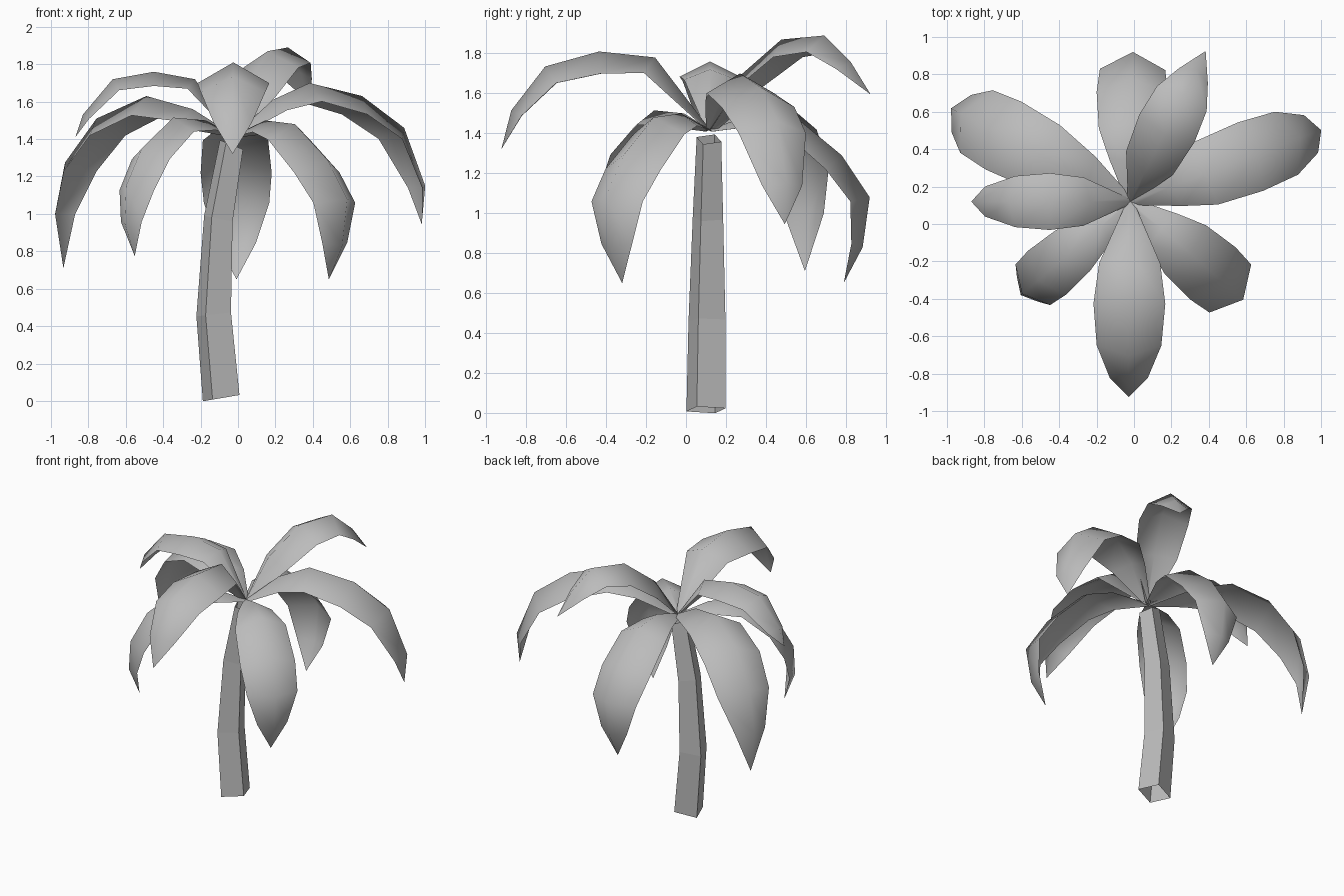
import bpy, math
from mathutils import Vector

if "Cube" in bpy.data.objects:
    bpy.data.objects.remove(bpy.data.objects["Cube"])

grey = bpy.data.materials.new("plain grey")
grey.diffuse_color = (0.5, 0.5, 0.5, 1)
grey.use_nodes = True
grey.node_tree.nodes["Principled BSDF"].inputs["Base Color"].default_value = grey.diffuse_color
CROWN = Vector((-0.02, 0.12, 0))


def make_object(name, verts, faces):
    mesh = bpy.data.meshes.new(name)
    mesh.from_pydata(verts, [], faces)
    mesh.materials.append(grey)
    obj = bpy.data.objects.new(name, mesh)
    bpy.context.collection.objects.link(obj)
    return obj


# Trunk: open four-sided tube through tilted, tapering rings
# each ring: centre x, centre y, height, half diagonal, tilt along x
RINGS = [(-0.09, 0.10, 0.015, 0.108, 0.17), (-0.13, 0.105, 0.463, 0.102, 0.11),
         (-0.105, 0.11, 0.975, 0.084, -0.2), (-0.035, 0.115, 1.37, 0.068, -0.4)]
verts, faces = [], []
for cx, cy, cz, rad, tilt in RINGS:
    for k in range(4):
        a = math.radians(-25 + 90 * k)
        dx = rad * math.cos(a)
        verts.append((cx + dx, cy + rad * math.sin(a), cz + tilt * dx))
for i in range(len(RINGS) - 1):
    for k in range(4):
        n = (k + 1) % 4
        faces.append((4 * i + k, 4 * i + n, 4 * i + 4 + n, 4 * i + 4 + k))
make_object("trunk", verts, faces)


# Fronds: arched three-point strips along a drooping ridge, ending in a point
def frond(name, azimuth, half_width, droop, ridge):
    a = math.radians(azimuth)
    out = Vector((math.cos(a), math.sin(a), 0))
    side = Vector((-out.y, out.x, 0))
    up = Vector((0, 0, 1))
    ridge = [(0.0, 1.42)] + ridge
    n = len(ridge)
    widths = [0.12, 0.85, 1, 0.9, 0.53] if n == 6 else [0.12, 0.62, 0.92, 1, 0.92, 0.55]
    verts, faces = [], []
    for i, w in enumerate(widths):
        r, z = ridge[i]
        r0, z0 = ridge[max(i - 1, 0)]
        r1, z1 = ridge[i + 1]
        t = Vector((r1 - r0, z1 - z0)).normalized()
        normal = up * t.x - out * t.y
        p = CROWN + out * r + up * z
        hw = half_width * w
        low = p - normal * hw * droop
        verts += [low + side * hw, p, low - side * hw]
    r, z = ridge[-1]
    verts.append(CROWN + out * r + up * z)
    for i in range(len(widths) - 1):
        b = 3 * i
        faces += [(b, b + 3, b + 4, b + 1), (b + 1, b + 4, b + 5, b + 2)]
    b, tip = 3 * (len(widths) - 1), len(verts) - 1
    faces += [(b, tip, b + 1), (b + 1, tip, b + 2)]
    # wind the faces so the upper side is the outside
    obj = make_object(name, verts, [f[::-1] for f in faces])
    if sum(p.normal.z * p.area for p in obj.data.polygons) < 0:
        obj.data.flip_normals()
    obj.data.shade_smooth()


hanging = [(0.22, 1.50), (0.43, 1.48), (0.66, 1.29), (0.80, 1.08), (0.765, 0.83), (0.67, 0.65)]
frond("back_frond", 89, 0.19, 0.55, hanging)
frond("front_right_frond", -41, 0.185, 0.55, hanging)
frond("front_left_frond", 220.5, 0.155, 0.55,
      [(0.20, 1.50), (0.43, 1.515), (0.65, 1.35), (0.76, 1.15), (0.77, 0.95), (0.70, 0.775)])
frond("back_left_frond", 152.5, 0.205, 0.55,
      [(0.25, 1.56), (0.53, 1.63), (0.83, 1.51), (1.02, 1.275), (1.08, 1.0), (1.03, 0.71)])
frond("right_frond", 20.5, 0.195, 0.55,
      [(0.22, 1.61), (0.43, 1.70), (0.73, 1.63), (0.97, 1.46), (1.09, 1.15), (1.07, 0.945)])
frond("front_frond", -90.5, 0.192, 0.58,
      [(0.275, 1.78), (0.555, 1.81), (0.825, 1.735), (0.995, 1.515), (1.045, 1.32)])
frond("left_frond", 180, 0.152, 0.5,
      [(0.21, 1.72), (0.43, 1.76), (0.65, 1.72), (0.81, 1.53), (0.85, 1.41)])
frond("back_right_frond", 63.4, 0.165, 0.58,
      [(0.17, 1.69), (0.40, 1.87), (0.64, 1.89), (0.79, 1.755), (0.90, 1.595)])
